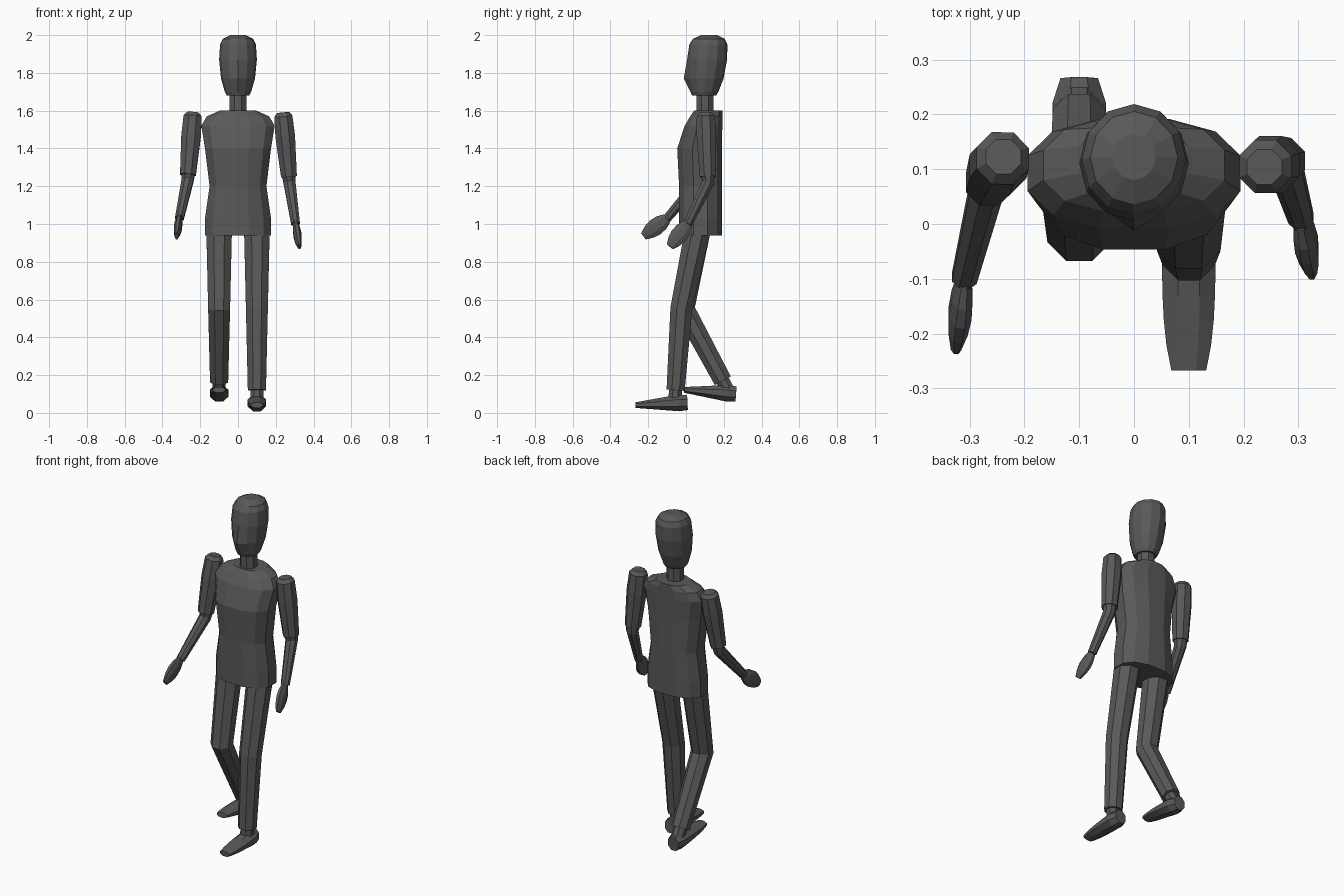
import bpy
import bmesh
from math import pi, sin, cos, copysign
from mathutils import Vector

if "Cube" in bpy.data.objects:
    bpy.data.objects.remove(bpy.data.objects["Cube"])

# One dark grey for the whole mannequin
GREY = (0.1, 0.1, 0.1, 1)
grey = bpy.data.materials.new("dark grey")
grey.use_nodes = True
grey.diffuse_color = GREY
shader = grey.node_tree.nodes["Principled BSDF"]
shader.inputs["Base Color"].default_value = GREY


def skin(name, rings):
    """Bridge closed rings of points and cap both ends."""
    bm = bmesh.new()
    loops = [[bm.verts.new(point) for point in ring] for ring in rings]
    for lower, upper in zip(loops, loops[1:]):
        for i in range(len(lower)):
            bm.faces.new((lower[i - 1], lower[i], upper[i], upper[i - 1]))
    bm.faces.new(loops[0])
    bm.faces.new(loops[-1])
    bmesh.ops.recalc_face_normals(bm, faces=bm.faces)
    mesh = bpy.data.meshes.new(name)
    bm.to_mesh(mesh)
    bm.free()
    mesh.materials.append(grey)
    part = bpy.data.objects.new(name, mesh)
    bpy.context.collection.objects.link(part)
    return part


def oval(centre, across, deep, sides, phase=0.5, power=1):
    """Ring of points around a centre; a power below one squares it off."""
    def bend(value):
        return copysign(abs(value) ** power, value)
    angles = [2 * pi * (i + phase) / sides for i in range(sides)]
    return [centre + across * bend(sin(a)) - deep * bend(cos(a)) for a in angles]


def limb(name, path, widths, depths):
    """Eight-sided tube whose rings stand square to a path."""
    rings = []
    flat = 1 / cos(pi / 8)
    for i, point in enumerate(path):
        along = (path[min(i + 1, len(path) - 1)] - path[max(i - 1, 0)]).normalized()
        across = Vector((1, 0, 0))
        across = (across - along * across.dot(along)).normalized()
        deep = along.cross(across)
        rings.append(oval(point, across * widths[i] * flat, deep * depths[i] * flat, 8))
    return skin(name, rings)


def taper(start, end, count):
    return [start + (end - start) * i / (count - 1) for i in range(count)]


def tapered_limb(name, path, start, end):
    radii = taper(start, end, len(path))
    return limb(name, path, radii, radii)


# Torso: height, half width and chest line, against a straight back
BACK = 0.195
rings = []
for z, width, chest in [(0.94, 0.18, -0.04), (1.03, 0.18, -0.04), (1.2, 0.155, -0.04),
                        (1.4, 0.18, -0.05), (1.52, 0.2, -0.01), (1.57, 0.17, 0.02),
                        (1.6, 0.1, 0.04)]:
    centre = Vector((0, (BACK + chest) / 2, z))
    depth = (BACK - chest) / 2
    rings.append(oval(centre, Vector((width, 0, 0)), Vector((0, depth, 0)), 12, power=0.85))
skin("torso", rings)

# Neck
tapered_limb("neck", [Vector((0, 0.1, z)) for z in (1.55, 1.7)], 0.045, 0.045)

# Head: leans back slightly, with the foremost column forming the nose
rings = []
for z, width in [(1.68, 0.06), (1.7, 0.07), (1.77, 0.09), (1.87, 0.1),
                 (1.95, 0.095), (1.98, 0.08), (2, 0.04)]:
    centre = Vector((0, 0.11 + (z - 1.85) / 12, z))
    rings.append(oval(centre, Vector((width, 0, 0)), Vector((0, width * 1.06, 0)), 12, phase=0))
rings[2][0].y -= 0.02
skin("head", rings)


# Arms: domed sleeve, forearm leaving it at the elbow, leaf-shaped hand
def arm(side, shoulder, elbow, wrist, fingertip):
    upper = elbow - shoulder
    dome = shoulder - upper.normalized() * 0.02
    sleeve = [dome, shoulder, shoulder + upper / 3, elbow]
    radii = [0.032, 0.048, 0.052, 0.042]
    limb(side + "_sleeve", sleeve, radii, radii)
    forearm = [elbow - upper / 10, elbow + upper / 10, wrist]
    tapered_limb(side + "_forearm", forearm, 0.04, 0.023)
    steps = taper(0, 1, 5)
    swell = [sin(pi * (0.2 + 0.65 * t)) for t in steps]
    limb(side + "_hand", [wrist.lerp(fingertip, t) for t in steps],
         [0.021 * s for s in swell], [0.046 * s for s in swell])


arm("left", Vector((0.24, 0.105, 1.57)), Vector((0.27, 0.115, 1.25)),
    Vector((0.305, 0.01, 1)), Vector((0.325, -0.085, 0.88)))
arm("right", Vector((-0.24, 0.12, 1.57)), Vector((-0.265, 0.075, 1.26)),
    Vector((-0.31, -0.1, 1.03)), Vector((-0.325, -0.225, 0.935)))


# Legs in mid stride: trouser, ankle and a shoe that flattens to the toe
def leg(side, x, knee_y, ankle, heel, slope):
    hip = Vector((x, 0.065, 0.98))
    knee = Vector((x, knee_y, 0.55))
    tapered_limb(side + "_leg", [hip, knee, ankle], 0.068, 0.048)
    shin = (ankle - knee).normalized() * 0.05
    tapered_limb(side + "_ankle", [ankle - shin, ankle + shin], 0.035, 0.035)
    steps = taper(0, 1, 7)
    toe = heel + Vector((0, -1, slope)) * 0.275
    widths = [0.049 * (1 - 0.35 * t ** 4) for t in steps]
    heights = taper(0.05, 0.015, len(steps))
    widths[0] *= 0.7
    heights[0] *= 0.8
    limb(side + "_shoe", [heel.lerp(toe, t) for t in steps], widths, heights)


leg("left", 0.1, -0.025, Vector((0.1, -0.055, 0.12)), Vector((0.1, 0.008, 0.055)), -0.05)
leg("right", -0.1, -0.01, Vector((-0.1, 0.195, 0.17)), Vector((-0.1, 0.265, 0.1)), 0.08)
